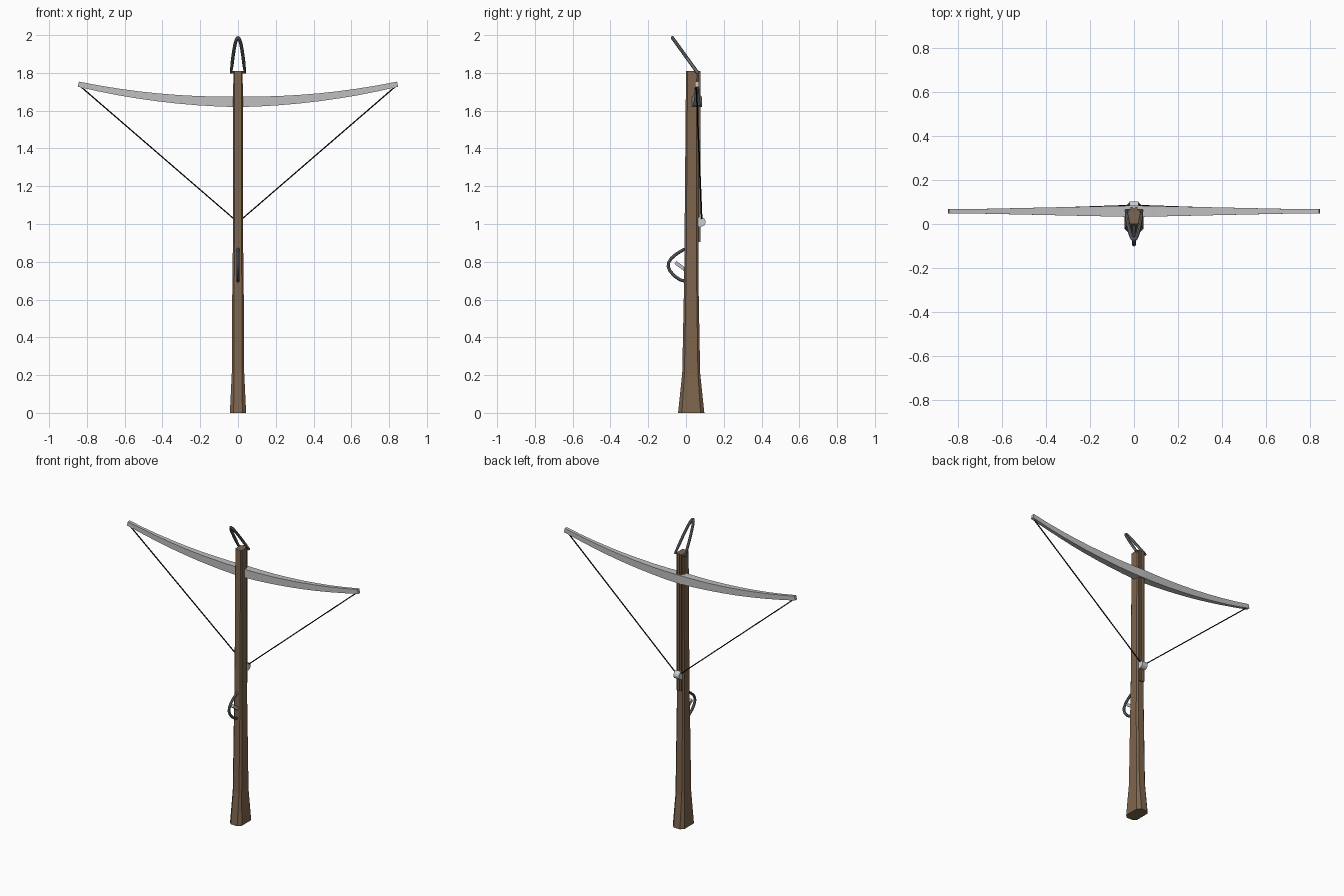
import bpy, bmesh, math
from mathutils import Vector

if "Cube" in bpy.data.objects:
    bpy.data.objects.remove(bpy.data.objects["Cube"])


def material(name, rgb):
    m = bpy.data.materials.new(name)
    m.diffuse_color = (*rgb, 1)
    m.use_nodes = True
    m.node_tree.nodes["Principled BSDF"].inputs["Base Color"].default_value = m.diffuse_color
    return m


WOOD = material("brown wood", (0.21, 0.13, 0.075))
STEEL = material("light steel", (0.52, 0.52, 0.53))
IRON = material("dark iron", (0.16, 0.17, 0.18))
CORD = material("black cord", (0.012, 0.01, 0.01))
BONE = material("pale nut", (0.62, 0.62, 0.62))


def loft(name, rings, mat):
    """Skin a list of equal-length closed sections and cap both ends."""
    bm = bmesh.new()
    vs = [[bm.verts.new(p) for p in r] for r in rings]
    n = len(rings[0])
    for a, b in zip(vs, vs[1:]):
        for i in range(n):
            j = (i + 1) % n
            bm.faces.new((a[i], a[j], b[j], b[i]))
    bm.faces.new(vs[0])
    bm.faces.new(vs[-1])
    bmesh.ops.recalc_face_normals(bm, faces=bm.faces)
    me = bpy.data.meshes.new(name)
    bm.to_mesh(me)
    bm.free()
    me.materials.append(mat)
    ob = bpy.data.objects.new(name, me)
    bpy.context.collection.objects.link(ob)
    return ob


def tube(name, pts, r, mat, sides=8, closed=False):
    """Sweep a round section along a path."""
    cu = bpy.data.curves.new(name, 'CURVE')
    cu.dimensions = '3D'
    cu.bevel_depth = r
    cu.bevel_resolution = sides // 2 - 2
    cu.use_fill_caps = not closed
    sp = cu.splines.new('POLY')
    sp.points.add(len(pts) - 1)
    for p, q in zip(sp.points, pts):
        p.co = (*q, 1)
    sp.use_cyclic_u = closed
    cu.materials.append(mat)
    ob = bpy.data.objects.new(name, cu)
    bpy.context.collection.objects.link(ob)
    return ob


def octagon(z, hx, y0, y1, cx, cy):
    return [(-hx + cx, y0, z), (hx - cx, y0, z), (hx, y0 + cy, z), (hx, y1 - cy, z),
            (hx - cx, y1, z), (-hx + cx, y1, z), (-hx, y1 - cy, z), (-hx, y0 + cy, z)]


# Stock: chamfered tiller flaring at the butt
loft("stock", [octagon(*s) for s in [
    (0.00, 0.043, -0.042, 0.097, 0.020, 0.020),
    (0.21, 0.033, -0.020, 0.075, 0.012, 0.012),
    (0.70, 0.030, -0.010, 0.066, 0.010, 0.010),
    (0.90, 0.027, -0.008, 0.065, 0.008, 0.010),
    (1.81, 0.025, 0.000, 0.065, 0.006, 0.008)]], WOOD)

# Bolt rail with a shallow groove
loft("bolt_rail", [[(-0.016, 0.06, z), (0.016, 0.06, z), (0.016, 0.077, z),
                    (0.007, 0.077, z), (0, 0.070, z), (-0.007, 0.077, z),
                    (-0.016, 0.077, z)] for z in (0.905, 1.81)], WOOD)

# Nut: short cylinder lying across the rail
nut = []
for x in (-0.02, 0.02):
    nut.append([(x, 0.078 + 0.026 * math.cos(a), 1.011 + 0.026 * math.sin(a))
                for a in [2 * math.pi * (i + 0.5) / 12 for i in range(12)]])
loft("nut", nut, BONE)

# Bow limb: tapered, curved upwards at both ends
limb = []
for i in range(-8, 9):
    t = i / 8
    s = abs(t)
    z = 1.647 + 0.093 * t * t
    d = Vector((0.845, 0, 0.186 * t)).normalized()
    n = Vector((-d.z, 0, d.x))
    h = 0.028 - 0.014 * s
    w = max(0.010, 0.026 - 0.0185 * s)
    c = Vector((0.845 * t, 0.058, z))
    limb.append([c + n * a * h + Vector((0, b * w, 0))
                 for a, b in ((-1, -1), (-1, 1), (1, 1), (1, -1))])
loft("bow_limb", limb, STEEL)

# Bowstring drawn back to the nut, with loops round the limb tips
tube("bowstring", [(-0.83, 0.055, 1.725), (-0.025, 0.083, 1.03),
                   (0.025, 0.083, 1.03), (0.83, 0.055, 1.725)], 0.004, CORD, 6)

# Foot stirrup: closed pointed loop leaning forward
arch = []
for i in range(17):
    u = -1 + i / 8
    k = 1 - abs(u) ** 2.2
    arch.append((0.036 * math.copysign(abs(u) ** 1.1, u), 0.060 - 0.132 * k, 1.803 + 0.183 * k))
tube("stirrup", arch, 0.009, IRON, 8, True)

# Trigger guard loop and trigger blade on the front
guard = [(0, 0.01, 0.872), (0, -0.015, 0.863), (0, -0.05, 0.842), (0, -0.078, 0.818),
         (0, -0.092, 0.795), (0, -0.094, 0.775), (0, -0.085, 0.752),
         (0, -0.062, 0.725), (0, -0.03, 0.704), (0, 0.01, 0.694)]
tube("trigger_guard", guard, 0.0085, IRON)
loft("trigger", [[(sx * 0.008, y + sx2 * 0.005, z + sx2 * 0.008)
                  for sx, sx2 in ((-1, -1), (1, -1), (1, 1), (-1, 1))]
                 for y, z in ((-0.056, 0.796), (0.01, 0.748))], STEEL)

for name in ("stirrup", "trigger_guard", "bowstring", "nut"):
    bpy.ops.object.select_all(action='DESELECT')
    ob = bpy.data.objects[name]
    ob.select_set(True)
    bpy.context.view_layer.objects.active = ob
    if ob.type == 'CURVE':
        bpy.ops.object.convert(target='MESH')
    bpy.ops.object.shade_smooth_by_angle(angle=math.radians(40))
